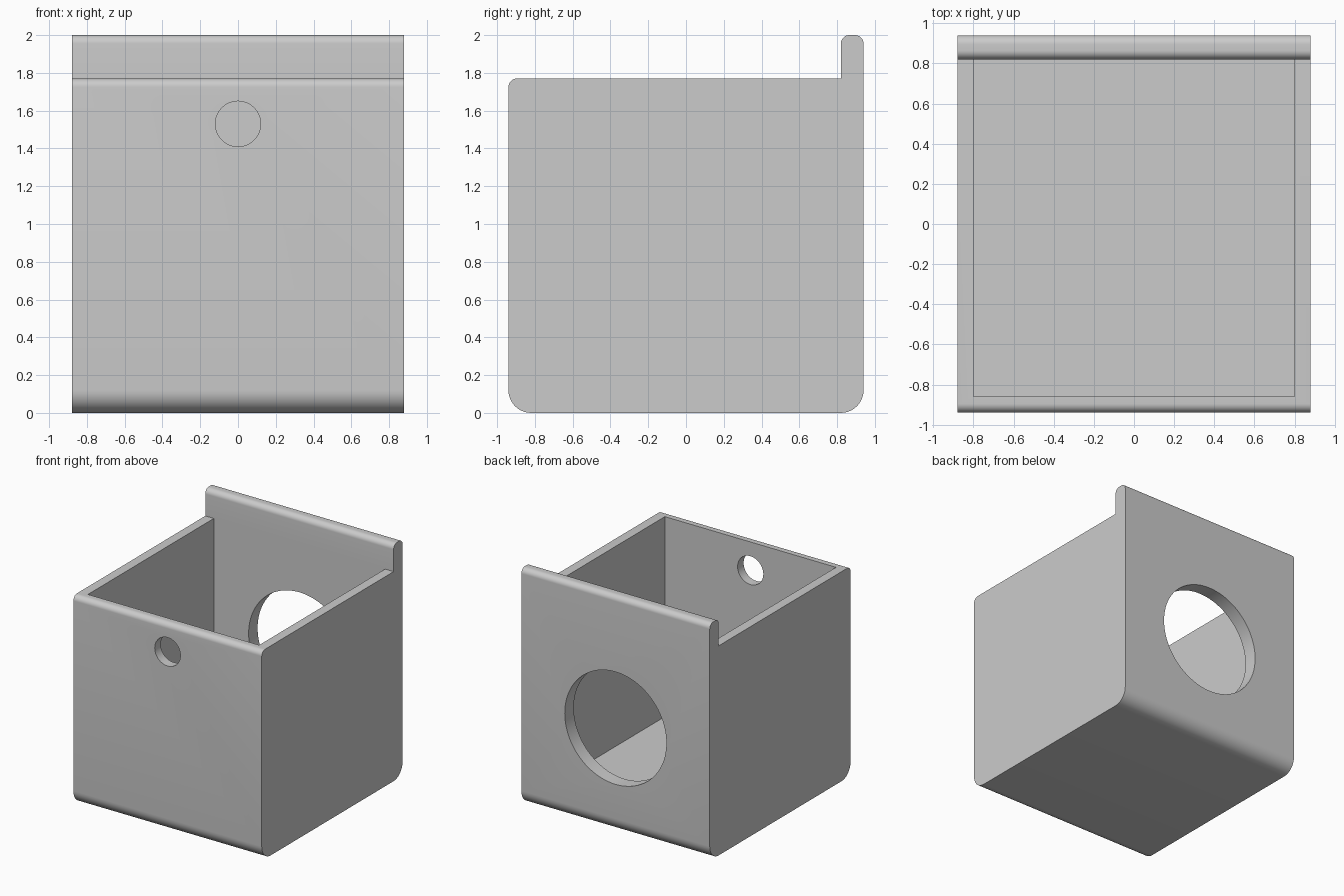
import bpy, bmesh
from math import pi, cos, sin
from mathutils import Matrix, Vector

cube = bpy.data.objects.get("Cube")
if cube:
    bpy.data.objects.remove(cube, do_unlink=True)

HALF_X, HALF_Y = 0.88, 0.94
RIM_Z, LIP_Z, LIP_Y = 1.77, 2.0, 0.82
WALL = 0.08

grey = bpy.data.materials.new("light grey")
grey.use_nodes = True
colour = (0.6, 0.6, 0.6, 1)
grey.diffuse_color = colour
grey.node_tree.nodes["Principled BSDF"].inputs["Base Color"].default_value = colour


def make_object(name, bm):
    bmesh.ops.recalc_face_normals(bm, faces=bm.faces)
    mesh = bpy.data.meshes.new(name)
    bm.to_mesh(mesh)
    bm.free()
    mesh.materials.append(grey)
    obj = bpy.data.objects.new(name, mesh)
    bpy.context.collection.objects.link(obj)
    return obj


def rounded(corners, steps=10):
    """Round each (y, z, radius) corner of a right-angled profile."""
    points = []
    for i, (y, z, r) in enumerate(corners):
        here = Vector((y, z))
        if r == 0:
            points.append(here)
            continue
        to_prev = (Vector(corners[i - 1][:2]) - here).normalized()
        to_next = (Vector(corners[(i + 1) % len(corners)][:2]) - here).normalized()
        centre = here + r * (to_prev + to_next)
        for k in range(steps + 1):
            a = pi / 2 * k / steps
            points.append(centre - r * (to_next * cos(a) + to_prev * sin(a)))
    return points


def box_cutter(x, y0, y1, z0, z1):
    bm = bmesh.new()
    size = Matrix.Diagonal((2 * x, y1 - y0, z1 - z0, 1))
    place = Matrix.Translation((0, (y0 + y1) / 2, (z0 + z1) / 2))
    bmesh.ops.create_cube(bm, size=1, matrix=place @ size)
    return make_object("cavity_cutter", bm)


def hole_cutter(y, z, radius):
    bm = bmesh.new()
    place = Matrix.Translation((0, y, z)) @ Matrix.Rotation(pi / 2, 4, "X")
    bmesh.ops.create_cone(bm, cap_ends=True, segments=96, radius1=radius,
                          radius2=radius, depth=0.4, matrix=place)
    return make_object("hole_cutter", bm)


# Solid body: side profile with a raised back lip, extruded across the width
profile = rounded([
    (-HALF_Y, 0, 0.12), (HALF_Y, 0, 0.12), (HALF_Y, LIP_Z, 0.045),
    (LIP_Y, LIP_Z, 0.045), (LIP_Y, RIM_Z, 0), (-HALF_Y, RIM_Z, 0.045)])
bm = bmesh.new()
face = bm.faces.new([bm.verts.new((-HALF_X, p.x, p.y)) for p in profile])
swept = bmesh.ops.extrude_face_region(bm, geom=[face], use_keep_orig=True)
bmesh.ops.translate(bm, vec=(2 * HALF_X, 0, 0),
                    verts=[v for v in swept["geom"] if isinstance(v, bmesh.types.BMVert)])
box = make_object("open_box", bm)

# Open cavity, small front hole and large back hole
cutters = [
    box_cutter(HALF_X - WALL, -HALF_Y + WALL, LIP_Y, WALL, 2.3),
    hole_cutter(-HALF_Y, 1.53, 0.12),
    hole_cutter(HALF_Y, RIM_Z / 2, 0.475),
]
for cutter in cutters:
    cutter.hide_render = True
    mod = box.modifiers.new("cut", "BOOLEAN")
    mod.operation = "DIFFERENCE"
    mod.solver = "EXACT"
    mod.object = cutter

# Bake the cuts and drop the cutters
bpy.context.view_layer.update()
evaluated = box.evaluated_get(bpy.context.evaluated_depsgraph_get())
cut_mesh = bpy.data.meshes.new_from_object(evaluated)
box.modifiers.clear()
box.data = cut_mesh
cut_mesh.name = "open_box"
cut_mesh.materials.clear()
cut_mesh.materials.append(grey)
for cutter in cutters:
    bpy.data.objects.remove(cutter, do_unlink=True)

# Smooth the rounded edges, keep the rest sharp
bpy.ops.object.select_all(action="DESELECT")
box.select_set(True)
bpy.context.view_layer.objects.active = box
bpy.ops.object.shade_smooth_by_angle(angle=pi / 6)
